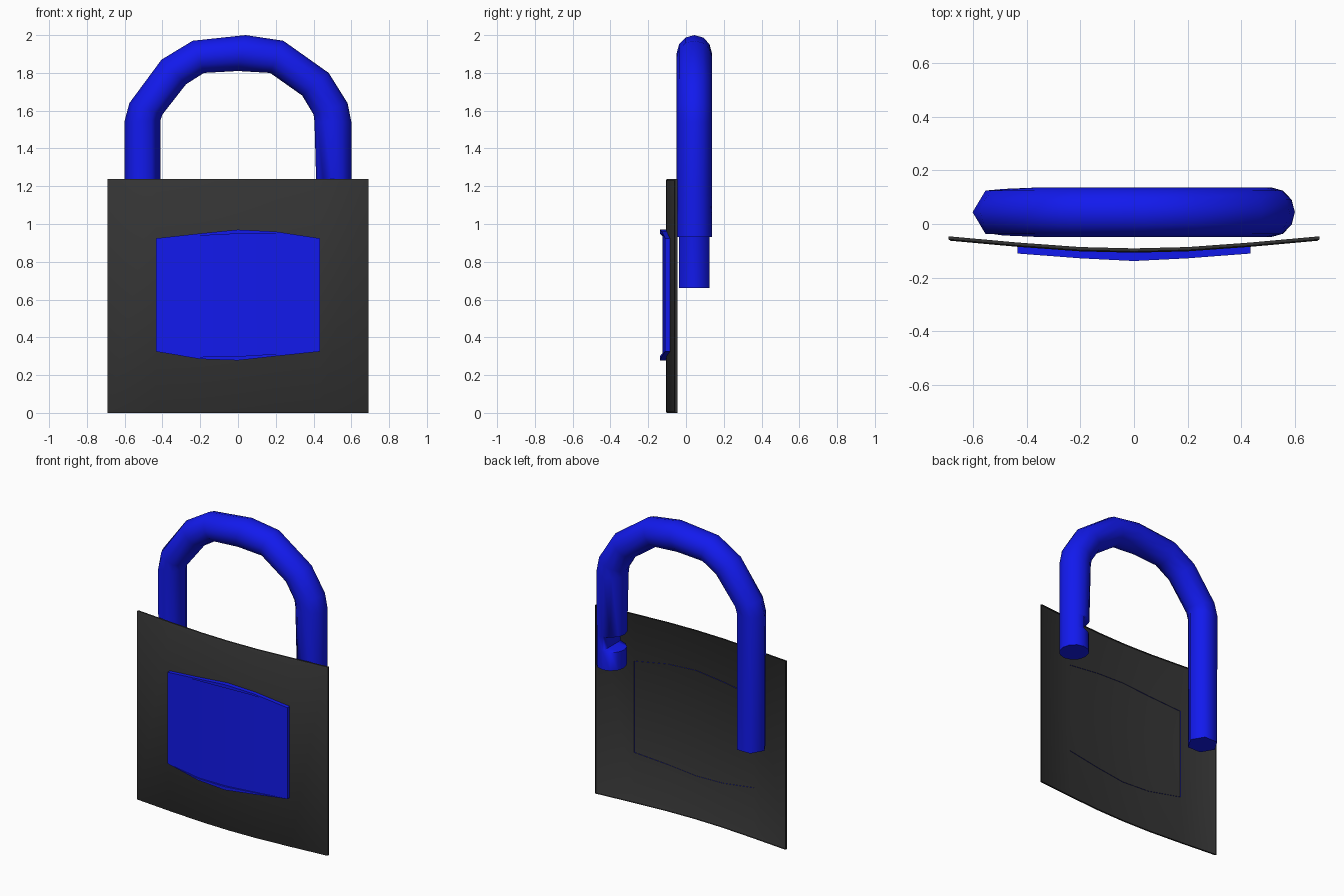
import bpy, bmesh, math

if "Cube" in bpy.data.objects:
    bpy.data.objects.remove(bpy.data.objects["Cube"])


def material(name, rgb):
    m = bpy.data.materials.new(name)
    m.diffuse_color = (*rgb, 1)
    m.use_nodes = True
    m.node_tree.nodes["Principled BSDF"].inputs["Base Color"].default_value = m.diffuse_color
    return m


BLUE = material("blue", (0.006, 0.01, 0.85))
DARK = material("dark_grey", (0.034, 0.034, 0.034))


def loft(name, sections, mat, angle, closed=False, caps=False):
    """Skin a row of equal-length point sections into one surface."""
    bm = bmesh.new()
    rows = [[bm.verts.new(p) for p in s] for s in sections]
    n = len(rows[0])
    for a, b in zip(rows, rows[1:]):
        for i in range(n if closed else n - 1):
            j = (i + 1) % n
            bm.faces.new((a[i], a[j], b[j], b[i]))
    if caps:
        bm.faces.new(rows[0])
        bm.faces.new(rows[-1][::-1])
    bmesh.ops.recalc_face_normals(bm, faces=bm.faces)
    me = bpy.data.meshes.new(name)
    bm.to_mesh(me)
    bm.free()
    me.materials.append(mat)
    ob = bpy.data.objects.new(name, me)
    bpy.context.collection.objects.link(ob)
    bpy.ops.object.select_all(action='DESELECT')
    ob.select_set(True)
    bpy.context.view_layer.objects.active = ob
    bpy.ops.object.shade_smooth_by_angle(angle=math.radians(angle))
    return ob


# Bowed front of the body: y as a function of x
BOW = [(0, -.107), (.2, -.102), (.435, -.085), (.69, -.062)]


def bow(x):
    x = abs(x)
    for (x0, y0), (x1, y1) in zip(BOW, BOW[1:]):
        if x <= x1:
            return y0 + (y1 - y0) * (x - x0) / (x1 - x0)
    return BOW[-1][1]


# Body: thin bowed sheet, open at the back, with a rounded lip all round
W, H, LIP = .692, 1.238, .016


def body_section(x, lift, inset):
    y = bow(x) + lift
    back = max(y, bow(x) + LIP)
    return [(x, back, inset), (x, max(y, bow(x) + .005), inset), (x, y, inset + .008),
            (x, y, H - inset - .008), (x, max(y, bow(x) + .005), H - inset), (x, back, H - inset)]


cols = [-.684, -.435, -.2, 0, .2, .435, .684]
body = [body_section(x, 0, 0) for x in cols]
left = [body_section(-W, LIP, .003), body_section(-W, .005, .001)]
right = [body_section(W, .005, .001), body_section(W, LIP, .003)]
loft("lock_body", left + body + right, DARK, 40)

# Front panel: bowed shell with raised tapering rims along top and bottom
sections = []
for x, top, bottom, front, rim, ins in [
        (-.435, .924, .325, -.110, 0, .001), (-.2, .950, .285, -.120, .008, .012),
        (0, .970, .278, -.125, .013, .022), (.2, .960, .300, -.120, .008, .012),
        (.435, .924, .325, -.110, 0, .001)]:
    back, lip = bow(x) + .003, front - rim
    sections.append([(x, back, top), (x, lip, top), (x, lip, top - ins), (x, front, top - ins),
                     (x, front, bottom + ins), (x, lip, bottom + ins), (x, lip, bottom),
                     (x, back, bottom)])
flat = [[(s[0][0], s[0][1], p[2]) for p in s] for s in (sections[0], sections[-1])]
loft("front_panel", [flat[0]] + sections + [flat[1]], BLUE, 25)

# Shackle: rings given by outer point, inner point, hexagon shape, notch cut depth
RINGS = [
    (-.600, .66, -.410, .66, 1, None), (-.602, 1.54, -.410, 1.55, 1, None),
    (-.575, 1.64, -.400, 1.58, .5, None), (-.405, 1.87, -.275, 1.74, 0, None),
    (-.240, 1.97, -.180, 1.80, 0, None), (.040, 2.0, 0, 1.81, 0, None),
    (.240, 1.97, .170, 1.80, 0, None), (.480, 1.80, .340, 1.68, 0, None),
    (.580, 1.64, .400, 1.58, 0, None), (.600, 1.54, .405, 1.54, 0, None),
    (.600, 1.15, .416, 1.15, 0, None), (.600, 1.14, .417, 1.14, 0, .50),
    (.600, 1.06, .418, 1.06, 0, .50), (.600, 1.05, .418, 1.05, 0, None),
    (.600, .93, .420, .93, 0, None)]
SIDES = 12
tube = []
for xo, zo, xi, zi, hexa, clip in RINGS:
    ring = []
    for k in range(SIDES):
        a = 2 * math.pi * k / SIDES
        flat_side = math.cos(math.pi / 6) if k % 2 else 1
        r = 1 - hexa * (1 - flat_side)
        c, s = r * math.cos(a), r * math.sin(a)
        x = (xo + xi) / 2 + c * (xo - xi) / 2
        z = (zo + zi) / 2 + c * (zo - zi) / 2
        if clip is not None:
            x = max(x, clip)
        ring.append((x, .044 + .093 * s, z))
    tube.append(ring)
loft("shackle", tube, BLUE, 65, closed=True, caps=True)
